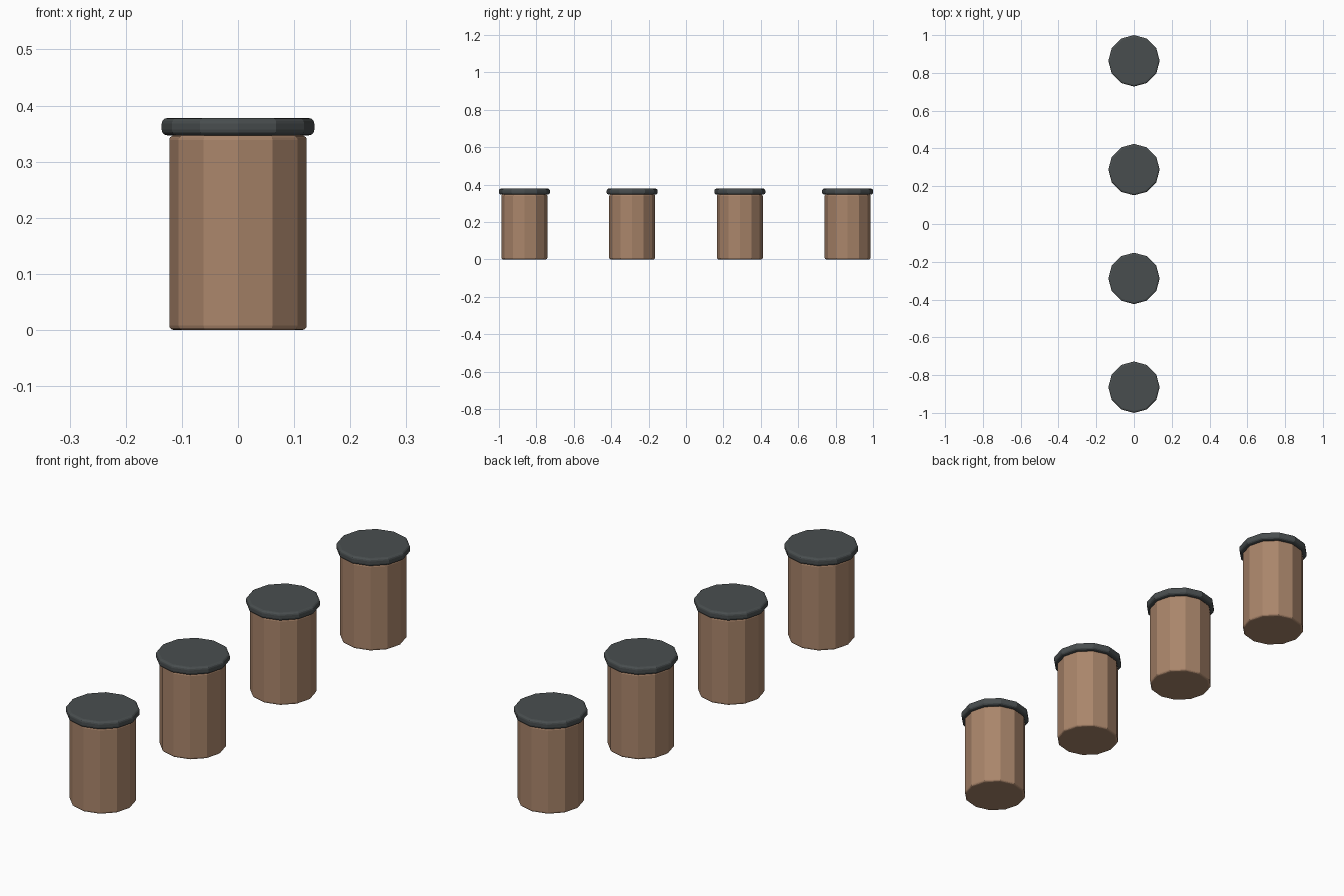
import bpy, math

if "Cube" in bpy.data.objects:
    bpy.data.objects.remove(bpy.data.objects["Cube"])


def material(name, rgb):
    m = bpy.data.materials.new(name)
    m.diffuse_color = (*rgb, 1.0)
    m.use_nodes = True
    m.node_tree.nodes["Principled BSDF"].inputs["Base Color"].default_value = m.diffuse_color
    return m


BROWN = material("clay brown", (0.40, 0.235, 0.145))
DARK = material("dark grey", (0.066, 0.076, 0.078))


def drum(name, y, radius, bottom, top, bevel, mat):
    """Twelve-sided drum with rounded rims."""
    bpy.ops.mesh.primitive_cylinder_add(
        vertices=12, radius=radius, depth=top - bottom,
        location=(0, y, (top + bottom) / 2))
    ob = bpy.context.object
    ob.name = name
    ob.data.materials.append(mat)
    mod = ob.modifiers.new("rounded rim", 'BEVEL')
    mod.width = bevel
    mod.segments = 3
    mod.limit_method = 'ANGLE'
    mod.angle_limit = math.radians(45)
    return ob


# Row of four lidded canisters
for i in range(4):
    y = -0.864 + i * 0.576
    drum(f"canister_body_{i + 1}", y, 0.1225, 0.0, 0.347, 0.008, BROWN)
    drum(f"canister_lid_{i + 1}", y, 0.136, 0.347, 0.378, 0.010, DARK)
